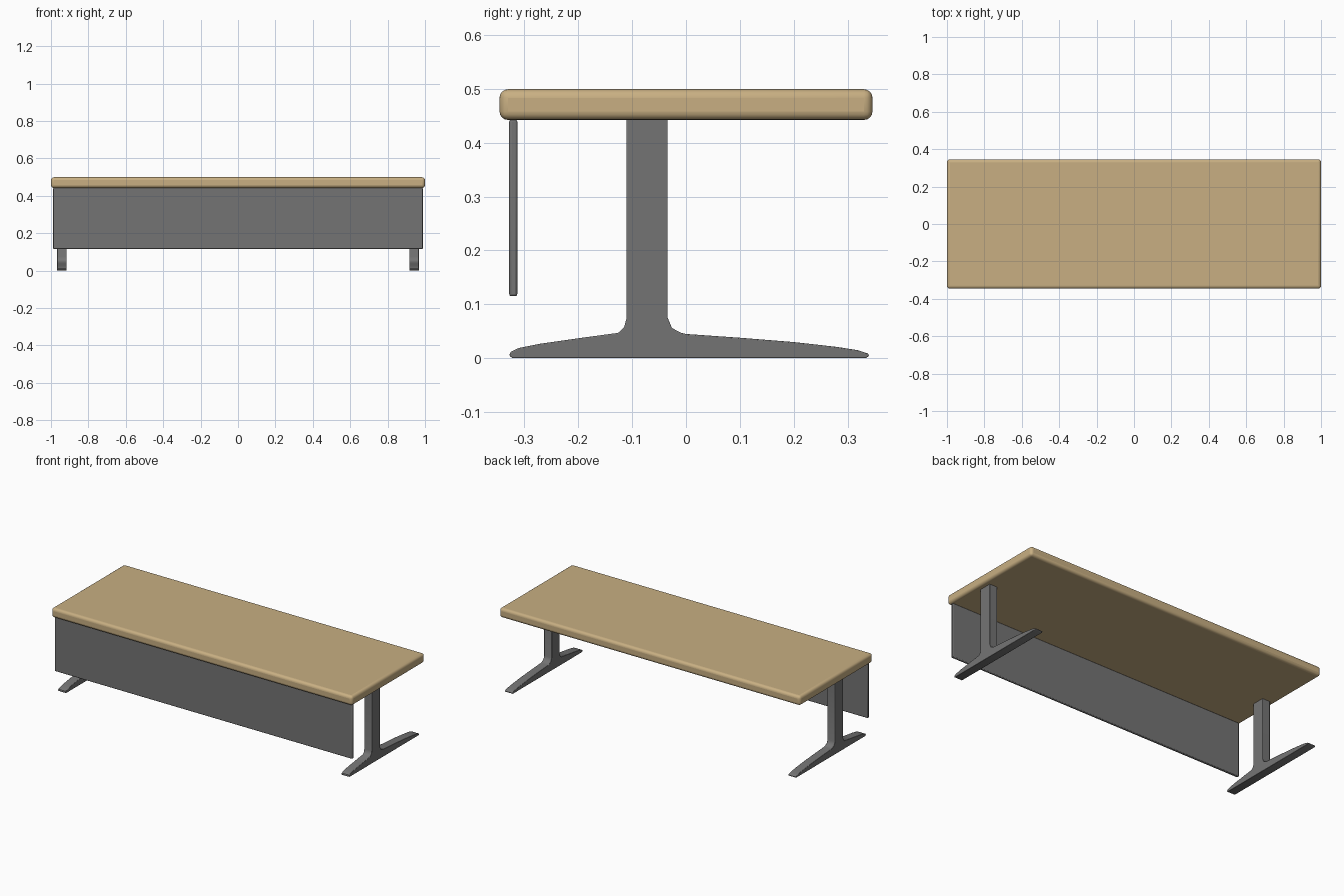
import bpy, bmesh

if "Cube" in bpy.data.objects:
    bpy.data.objects.remove(bpy.data.objects["Cube"])


def material(name, rgb):
    m = bpy.data.materials.new(name)
    m.diffuse_color = (*rgb, 1.0)
    m.use_nodes = True
    m.node_tree.nodes["Principled BSDF"].inputs["Base Color"].default_value = m.diffuse_color
    return m


wood = material("light_wood", (0.58, 0.43, 0.225))
grey = material("dark_grey_metal", (0.175, 0.175, 0.175))


def finish(bm, name, mat, bevel, segments, limit=0.6):
    bmesh.ops.recalc_face_normals(bm, faces=bm.faces)
    me = bpy.data.meshes.new(name)
    bm.to_mesh(me)
    bm.free()
    ob = bpy.data.objects.new(name, me)
    bpy.context.collection.objects.link(ob)
    me.materials.append(mat)
    mod = ob.modifiers.new("soft_edges", 'BEVEL')
    mod.width = bevel
    mod.segments = segments
    mod.limit_method = 'ANGLE'
    mod.angle_limit = limit
    bpy.ops.object.select_all(action='DESELECT')
    ob.select_set(True)
    bpy.context.view_layer.objects.active = ob
    bpy.ops.object.shade_smooth_by_angle(angle=0.7)
    return ob


def box(name, lo, hi, mat, bevel, segments):
    bm = bmesh.new()
    bmesh.ops.create_cube(bm, size=1.0)
    for v in bm.verts:
        v.co = [(a + b) / 2 + c * (b - a) for a, b, c in zip(lo, hi, v.co)]
    return finish(bm, name, mat, bevel, segments)


# Tabletop with rounded edges
box("tabletop", (-1, -0.346, 0.442), (1, 0.346, 0.499), wood, 0.016, 4)

# Front modesty panel
box("front_panel", (-0.988, -0.328, 0.115), (0.988, -0.313, 0.443), grey, 0.004, 2)

# Legs: column flaring into a tapered foot, as a side profile (y, z)
PROFILE = [
    (-0.322, 0.0), (0.334, 0.0), (0.340, 0.005), (0.337, 0.009),
    (0.318, 0.015), (0.28, 0.021), (0.2, 0.030), (0.1, 0.038), (0.0, 0.045),
    (-0.009, 0.047), (-0.026, 0.056), (-0.034, 0.075), (-0.034, 0.445),
    (-0.110, 0.445), (-0.110, 0.075), (-0.115, 0.057), (-0.126, 0.047),
    (-0.2, 0.037), (-0.27, 0.027), (-0.31, 0.019), (-0.325, 0.012),
    (-0.328, 0.005),
]
for side, x0, x1 in (("left", -0.967, -0.916), ("right", 0.916, 0.967)):
    bm = bmesh.new()
    face = bm.faces.new([bm.verts.new((x0, y, z)) for y, z in PROFILE])
    ext = bmesh.ops.extrude_face_region(bm, geom=[face])
    for v in ext["geom"]:
        if isinstance(v, bmesh.types.BMVert):
            v.co.x = x1
    finish(bm, side + "_leg", grey, 0.002, 2, 1.2)
